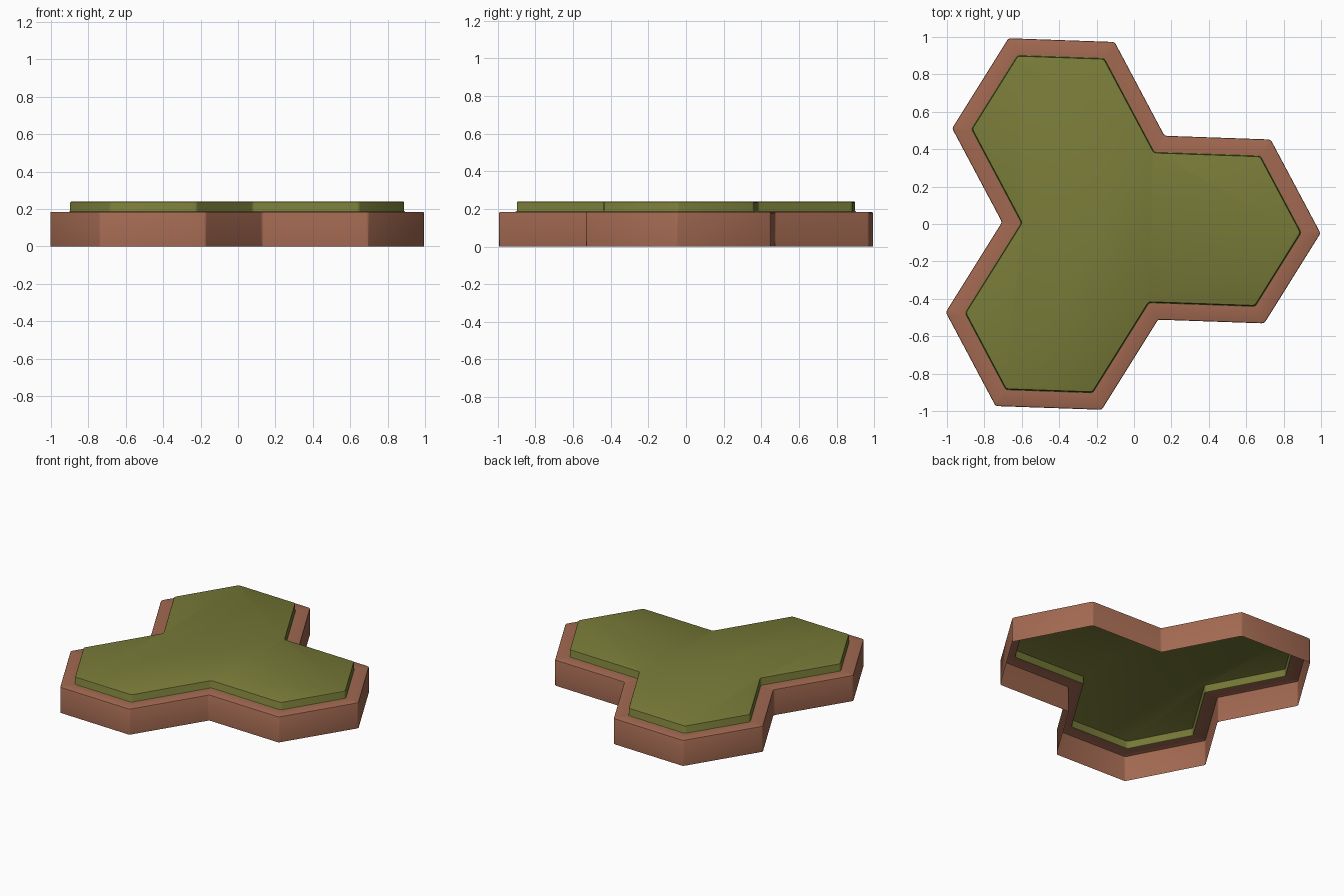
import bpy, bmesh, math
from mathutils import Vector

if "Cube" in bpy.data.objects:
    bpy.data.objects.remove(bpy.data.objects["Cube"])

SIDE, TILT = 0.568, math.radians(-2)
CENTRE = Vector((-0.138, -0.01))
C30 = math.cos(math.radians(30))


def polar(r, a):
    return Vector((r * math.cos(a), r * math.sin(a)))


def outline(inset, cut=0.012):
    # three hexagons meeting at one corner, merged and inset
    k = inset / C30
    third = math.pi / 3
    pts = []
    for i in range(3):
        a = TILT + 2 * third * i
        h = CENTRE + polar(SIDE, a)
        pts += [h + polar(SIDE - k, a + s * third) for s in (-1, 0, 1)]
        pts.append(CENTRE + polar(SIDE - k, a + third))
    # slightly rounded corners
    out = []
    n = len(pts)
    for i, p in enumerate(pts):
        a = p + (pts[i - 1] - p).normalized() * cut
        b = p + (pts[(i + 1) % n] - p).normalized() * cut
        out += [a, (a + 2 * p + b) / 4, b]
    return out


def shell(name, profile, color, cap=False):
    # loft the outline through (inset, height) steps
    bm = bmesh.new()
    rings = [[bm.verts.new((p.x, p.y, z)) for p in outline(d)] for d, z in profile]
    for lo, hi in zip(rings, rings[1:]):
        n = len(lo)
        for i in range(n):
            j = (i + 1) % n
            bm.faces.new((lo[i], lo[j], hi[j], hi[i]))
    if cap:
        bm.faces.new(rings[-1])
    me = bpy.data.meshes.new(name)
    bm.to_mesh(me)
    bm.free()
    ob = bpy.data.objects.new(name, me)
    bpy.context.collection.objects.link(ob)
    mat = bpy.data.materials.new(name + "_color")
    mat.diffuse_color = color
    mat.use_nodes = True
    mat.node_tree.nodes["Principled BSDF"].inputs["Base Color"].default_value = mat.diffuse_color
    me.materials.append(mat)
    bpy.ops.object.select_all(action='DESELECT')
    ob.select_set(True)
    bpy.context.view_layer.objects.active = ob
    bpy.ops.object.shade_smooth_by_angle(angle=math.radians(32))


# earth wall and ledge, open underneath
shell("earth_rim", [(0, 0), (0, 0.179), (0.002, 0.183), (0.006, 0.185), (0.086, 0.185)],
      (0.36, 0.14, 0.082, 1))
# raised grass plateau
shell("grass_top", [(0.086, 0.185), (0.09, 0.187), (0.092, 0.191), (0.092, 0.234),
                    (0.094, 0.238), (0.098, 0.24)],
      (0.19, 0.2, 0.04, 1), cap=True)
